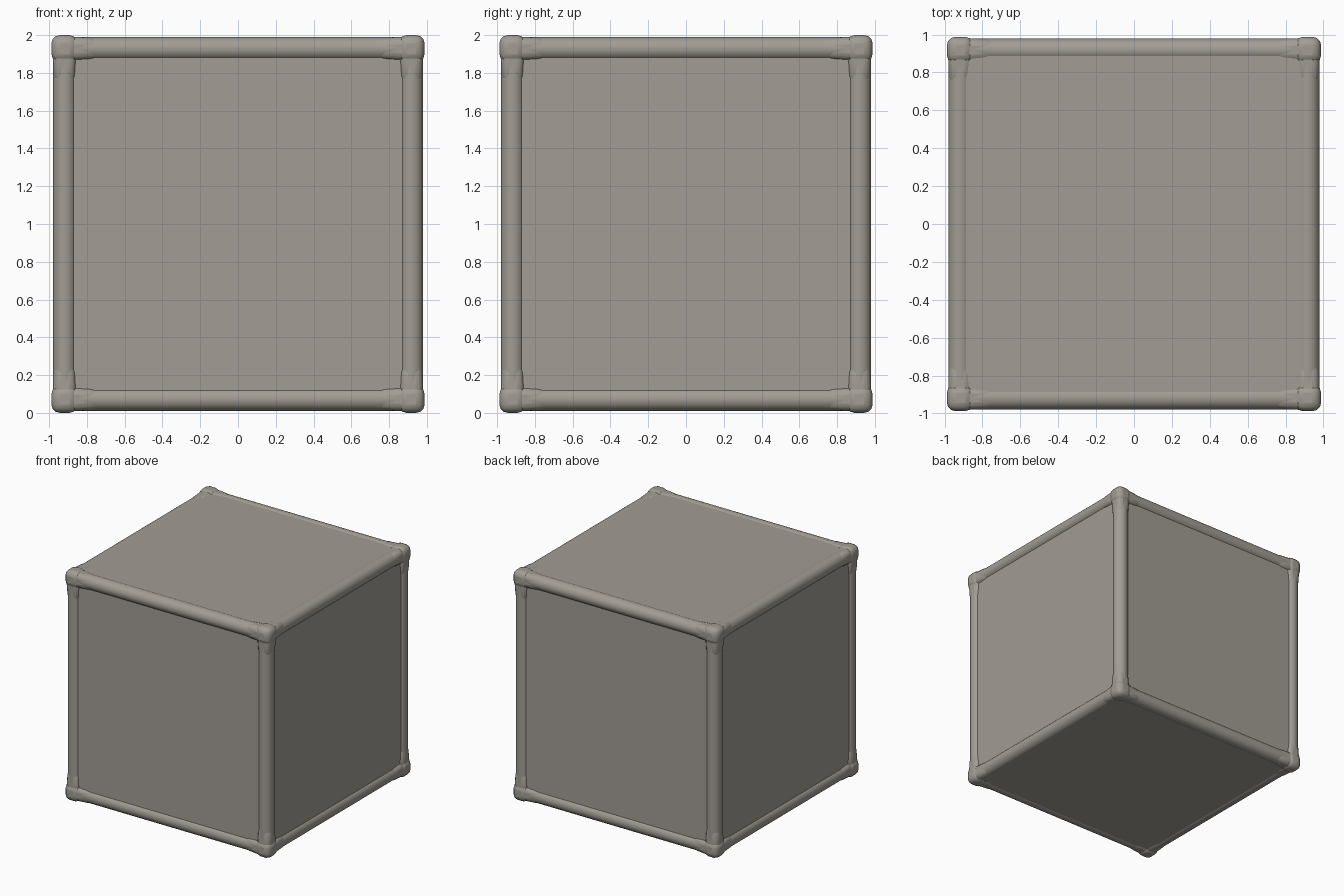
import bpy, bmesh
from mathutils import Vector
from itertools import product

if "Cube" in bpy.data.objects:
    bpy.data.objects.remove(bpy.data.objects["Cube"])

stone = bpy.data.materials.new("warm_grey")
stone.diffuse_color = (0.36, 0.335, 0.295, 1)
stone.use_nodes = True
stone.node_tree.nodes["Principled BSDF"].inputs["Base Color"].default_value = stone.diffuse_color

C = Vector((0.918, 0.918, 0.928))   # centre line of the edge bars
MID = Vector((0, 0, 1))


def finish(name, bevel=0, segments=3):
    ob = bpy.context.object
    ob.name = name
    ob.data.materials.append(stone)
    if bevel:
        m = ob.modifiers.new("round", 'BEVEL')
        m.width, m.segments, m.limit_method = bevel, segments, 'ANGLE'
    bpy.ops.object.shade_smooth_by_angle()
    return ob


def box(name, centre, half, bevel=0):
    bpy.ops.mesh.primitive_cube_add(size=2, location=MID + Vector(centre))
    bpy.context.object.scale = half
    bpy.ops.object.transform_apply(location=False, rotation=False, scale=True)
    return finish(name, bevel)


# flat side panels (one solid body)
box("side_panels", (0, 0, 0), (0.957, 0.957, 0.965))
# top and bottom plates, nearly level with the bars
for name, s in (("top_plate", 1), ("bottom_plate", -1)):
    box(name, (0, 0, s * 0.942), (0.91, 0.91, 0.04))

# rounded bars along the twelve edges
for axis in range(3):
    o1, o2 = [i for i in range(3) if i != axis]
    for s1, s2 in product((-1, 1), repeat=2):
        p = Vector((0, 0, 0))
        p[o1], p[o2] = s1 * C[o1], s2 * C[o2]
        d = Vector((0, 0, 0))
        d[axis] = 1
        bpy.ops.mesh.primitive_cylinder_add(
            vertices=24, radius=0.062, depth=2 * C[axis], location=MID + p,
            rotation=d.to_track_quat('Z', 'Y').to_euler())
        finish("edge_bar")

# corner caps: rounded block with three short tapering arms
for signs in product((-1, 1), repeat=3):
    s = Vector(signs)
    p = C * s
    box("corner_cap", p, (0.070, 0.070, 0.072), 0.045)
    for axis in range(3):
        d = Vector((0, 0, 0))
        d[axis] = -s[axis]
        arm = box("corner_arm", p + d * 0.085, [0.1 if i == axis else 0.066 for i in range(3)], 0.04)
        for v in arm.data.vertices:          # taper the inner end
            if v.co.dot(d) > 0:
                for i in range(3):
                    if i != axis:
                        v.co[i] *= 0.85
